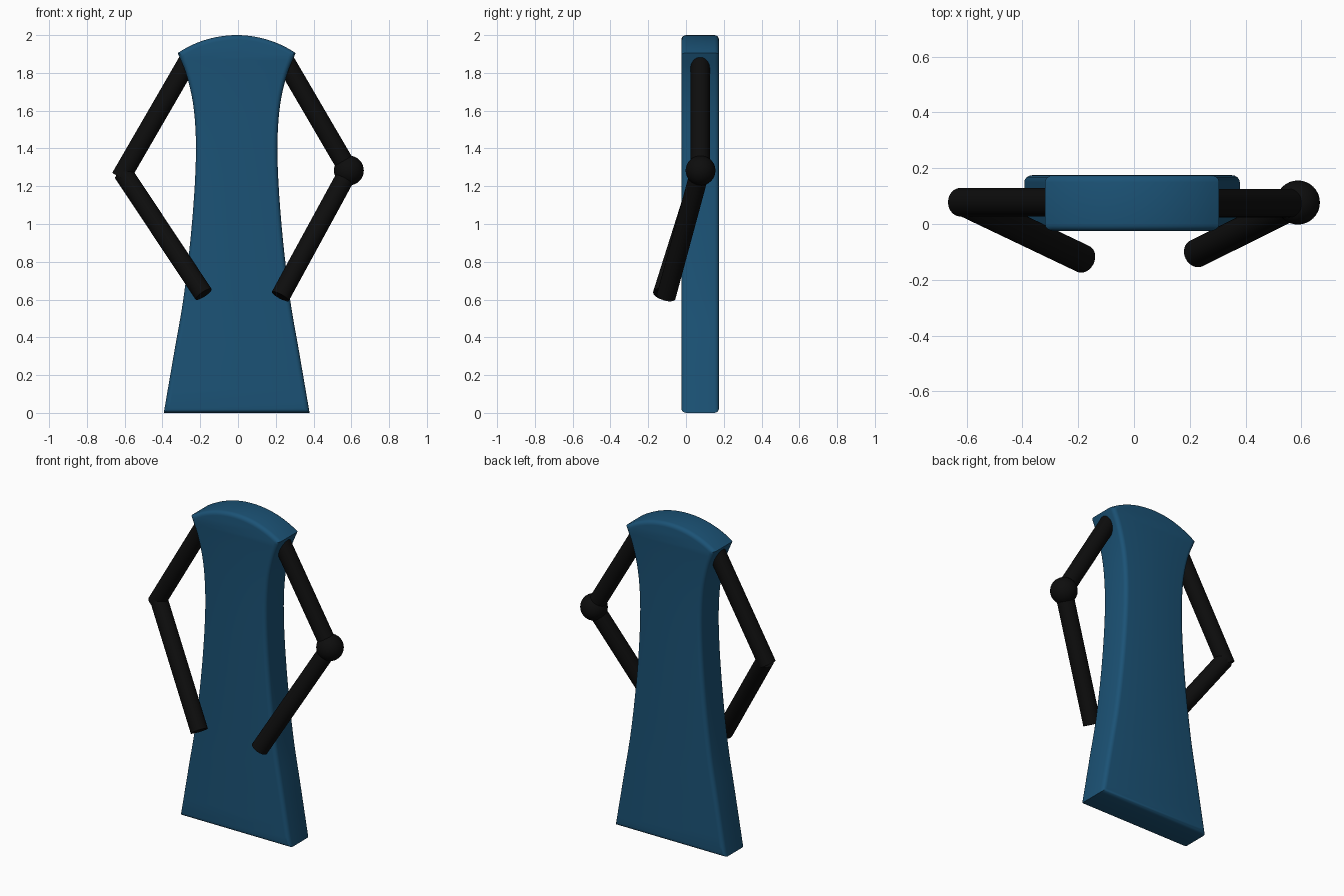
import bpy, bmesh, math
from mathutils import Vector

if "Cube" in bpy.data.objects:
    bpy.data.objects.remove(bpy.data.objects["Cube"])


def material(name, color):
    m = bpy.data.materials.new(name)
    m.diffuse_color = color
    m.use_nodes = True
    m.node_tree.nodes["Principled BSDF"].inputs["Base Color"].default_value = m.diffuse_color
    return m


blue = material("blue", (0.011, 0.085, 0.18, 1))
black = material("black", (0.004, 0.004, 0.004, 1))


def finish(obj, name, mat):
    obj.name = name
    obj.data.materials.append(mat)
    bpy.ops.object.select_all(action='DESELECT')
    obj.select_set(True)
    bpy.context.view_layer.objects.active = obj
    bpy.ops.object.shade_smooth_by_angle(angle=math.radians(35))


def rod(name, a, b, r=0.051):
    a, b = Vector(a), Vector(b)
    d = b - a
    bpy.ops.mesh.primitive_cylinder_add(vertices=32, radius=r, depth=d.length,
                                        location=(a + b) / 2)
    obj = bpy.context.object
    obj.rotation_euler = d.to_track_quat('Z', 'Y').to_euler()
    finish(obj, name, black)


def side_curve(keys, steps=5):
    # Catmull-Rom through (half width, height) points
    p = [Vector(k) for k in keys]
    p = [2 * p[0] - p[1]] + p + [2 * p[-1] - p[-2]]
    out = []
    for i in range(1, len(p) - 2):
        for s in range(steps):
            t = s / steps
            out.append(0.5 * (2 * p[i] + (p[i + 1] - p[i - 1]) * t
                       + (2 * p[i - 1] - 5 * p[i] + 4 * p[i + 1] - p[i + 2]) * t ** 2
                       + (3 * p[i] - p[i - 1] - 3 * p[i + 1] + p[i + 2]) * t ** 3))
    return out + [p[-2]]


# Body: flared, waisted slab with an arched top and rounded front and back rims
CX, Y0, Y1 = -0.007, -0.025, 0.175
side = side_curve([(0.386, 0), (0.331, 0.32), (0.28, 0.62), (0.237, 1.0),
                   (0.216, 1.35), (0.226, 1.6), (0.263, 1.78), (0.312, 1.905)])
half, rise = 0.312, 0.095
R = (half ** 2 + rise ** 2) / (2 * rise)
arc = []
for i in range(1, 24):
    x = half * (1 - i / 12)
    arc.append((x, 2 - R + math.sqrt(R * R - x * x)))
outline = [(w, z) for w, z in side] + arc + [(-w, z) for w, z in reversed(side)]

bm = bmesh.new()
front = bm.faces.new([bm.verts.new((CX + x, Y0, z)) for x, z in outline])
ext = bmesh.ops.extrude_face_region(bm, geom=[front], use_keep_orig=True)
bmesh.ops.translate(bm, vec=(0, Y1 - Y0, 0),
                    verts=[v for v in ext["geom"] if isinstance(v, bmesh.types.BMVert)])
bmesh.ops.recalc_face_normals(bm, faces=bm.faces)
rims = [e for e in bm.edges if abs(e.verts[0].co.y - e.verts[1].co.y) < 1e-5]
bmesh.ops.bevel(bm, geom=rims, offset=0.025, segments=4, profile=0.5, affect='EDGES')
mesh = bpy.data.meshes.new("body")
bm.to_mesh(mesh)
bm.free()
body = bpy.data.objects.new("body", mesh)
bpy.context.collection.objects.link(body)
finish(body, "body", blue)

# Arms: bent at the elbow, hands reaching forward to the hips
rod("right_upper_arm", (0.25, 0.075, 1.86), (0.587, 0.075, 1.283))
rod("right_forearm", (0.587, 0.075, 1.283), (0.224, -0.105, 0.617))
rod("left_upper_arm", (-0.266, 0.078, 1.86), (-0.622, 0.078, 1.245))
rod("left_forearm", (-0.608, 0.078, 1.27), (-0.182, -0.125, 0.628))

# Elbow ball on one side only
bpy.ops.mesh.primitive_uv_sphere_add(segments=32, ring_count=16, radius=0.079,
                                     location=(0.587, 0.077, 1.283))
finish(bpy.context.object, "elbow_ball", black)
